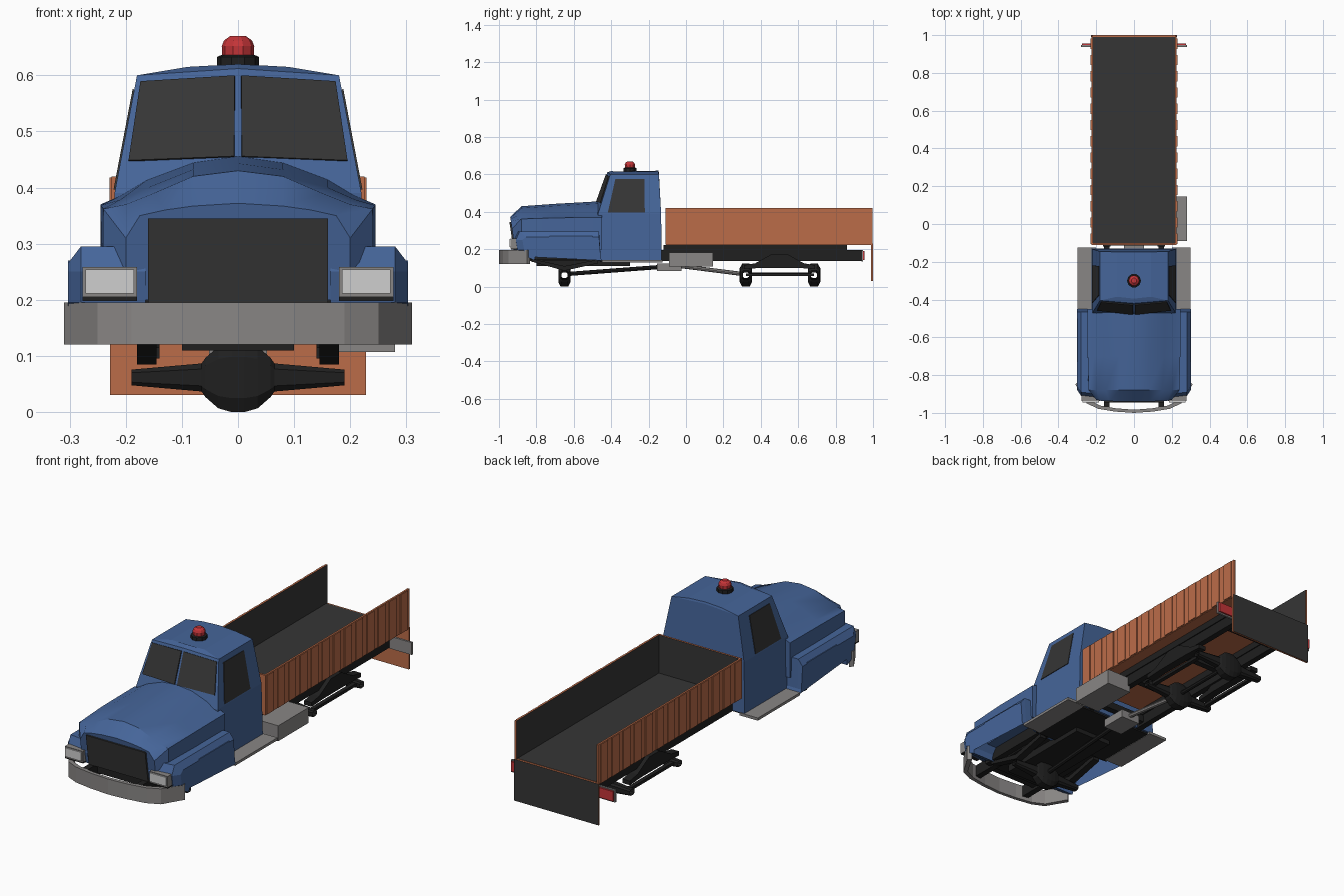
import bpy, bmesh, math
from mathutils import Vector

if "Cube" in bpy.data.objects:
    bpy.data.objects.remove(bpy.data.objects["Cube"])


def material(name, r, g, b):
    m = bpy.data.materials.new(name)
    m.diffuse_color = (r, g, b, 1)
    m.use_nodes = True
    m.node_tree.nodes["Principled BSDF"].inputs["Base Color"].default_value = m.diffuse_color
    return m


BLUE = material("blue_paint", .06, .13, .32)
ORANGE = material("orange_paint", .50, .15, .066)
DARK = material("dark_grey", .036, .036, .036)
BLACK = material("black_metal", .014, .014, .014)
GREY = material("grey_metal", .25, .24, .235)
LIGHT = material("lamp_white", .62, .62, .62)
RED = material("red_lamp", .56, .035, .04)


def mesh(name, verts, faces, mat, mat2=None, rule=None):
    """Make an object; faces whose normal meets the rule get mat2."""
    bm = bmesh.new()
    vs = [bm.verts.new(v) for v in verts]
    for f in faces:
        bm.faces.new([vs[i] for i in f])
    bmesh.ops.recalc_face_normals(bm, faces=bm.faces)
    bm.normal_update()
    me = bpy.data.meshes.new(name)
    me.materials.append(mat)
    if mat2:
        me.materials.append(mat2)
        for f in bm.faces:
            f.material_index = 1 if rule(f.normal) else 0
    bm.to_mesh(me)
    bm.free()
    ob = bpy.data.objects.new(name, me)
    bpy.context.collection.objects.link(ob)
    return ob


def loft(name, rings, mat, caps=True, **kw):
    n = len(rings[0])
    faces = [(k * n + i, k * n + (i + 1) % n, (k + 1) * n + (i + 1) % n, (k + 1) * n + i)
             for k in range(len(rings) - 1) for i in range(n)]
    if caps:
        faces += [tuple(range(n)), tuple(range((len(rings) - 1) * n, len(rings) * n))]
    return mesh(name, [v for r in rings for v in r], faces, mat, **kw)


def prism(name, yz, x0, x1, mat, **kw):
    return loft(name, [[(x, y, z) for y, z in yz] for x in (x0, x1)], mat, **kw)


def box(name, x, y, z, mat, **kw):
    return prism(name, [(y[0], z[0]), (y[1], z[0]), (y[1], z[1]), (y[0], z[1])], x[0], x[1], mat, **kw)


def lathe(name, prof, y, mat, n=10):
    loft(name, [[(r * math.cos(2 * math.pi * i / n), y + r * math.sin(2 * math.pi * i / n), z)
                 for i in range(n)] for r, z in prof], mat)


def rod(name, p, q, r, mat, n=8):
    p, q = Vector(p), Vector(q)
    d = (q - p).normalized()
    a = d.orthogonal().normalized()
    b = d.cross(a)
    loft(name, [[c + r * (a * math.cos(2 * math.pi * i / n) + b * math.sin(2 * math.pi * i / n))
                 for i in range(n)] for c in (p, q)], mat)


# Cab: rings of front centre, front corner, back corner and mirrored
def cab_ring(w, yc, yf, yb, z, zc):
    return [(0, yc, zc), (w, yf, z), (w, yb, z), (0, yb, zc), (-w, yb, z), (-w, yf, z)]


low, belt = cab_ring(.225, -.50, -.47, -.13, .14, .14), cab_ring(.22, -.50, -.47, -.133, .39, .39)
top, crown = cab_ring(.18, -.42, -.405, -.145, .60, .612), cab_ring(.09, -.395, -.385, -.148, .615, .62)
loft("cab", [low, belt, top, crown], BLUE)


# Windows: thin plates lying on the cab faces
def plate(name, quad, uvs, offset, mat):
    a, b, c, d = [Vector(p) for p in quad]
    pts = [(a * (1 - u) + b * u) * (1 - v) + (d * (1 - u) + c * u) * v for u, v in uvs]
    n = (b - a).cross(d - a).normalized()
    if n.dot((a + c) / 2 - Vector((0, -.3, .45))) < 0:
        n = -n
    loft(name, [[p - n * .003 for p in pts], [p + n * offset for p in pts]], mat)


for k, side in ((1, "right"), (5, "left")):
    plate(side + "_windscreen", (belt[0], belt[k], top[k], top[0]),
          [(.03, .29), (.93, .27), (.95, .94), (.03, .94)], .005, DARK)
    back = 2 if k == 1 else 4
    plate(side + "_door_window", (belt[k], belt[back], top[back], top[k]),
          [(.15, .03), (.74, .03), (.71, .88), (.13, .88)], .003, DARK)


# Hood: half sections mirrored and lofted along y, leaning at the nose
def hood_ring(y, lean, half):
    pts = half + [(-x, z) for x, z in half[::-1] if x > 0]
    return [(x, y + lean * (.36 - z), z) for x, z in pts]


hood = loft("hood", [
    hood_ring(-.45, 0, [(.245, .2), (.245, .37), (.21, .385), (.16, .415), (.08, .445), (0, .457)]),
    hood_ring(-.70, 0, [(.245, .2), (.245, .368), (.21, .378), (.16, .40), (.08, .432), (0, .443)]),
    hood_ring(-.88, .0, [(.242, .2), (.24, .362), (.20, .37), (.15, .39), (.08, .42), (0, .43)]),
    hood_ring(-.938, .15, [(.20, .2), (.20, .31), (.175, .35), (.13, .36), (.08, .367), (0, .372)])], BLUE)
bpy.context.view_layer.objects.active = hood
hood.select_set(True)
bpy.ops.object.shade_smooth_by_angle(angle=math.radians(28))

# Grille and dark inner body that lines the wheel arches and cab floor
prism("grille", [(-.922, .195), (-.944, .345), (-.93, .345), (-.905, .195)], -.16, .16, DARK)
box("inner_body", (-.19, .19), (-.86, -.45), (.145, .285), BLACK)
box("cab_floor", (-.215, .215), (-.46, -.14), (.132, .142), BLACK)
box("engine_block", (-.10, .10), (-.80, -.30), (.11, .15), BLACK)


# Fenders with arch cut-out, chamfered outer edge
def fender_ring(x, yf, zt):
    return [(x, y, z) for y, z in [(yf + .01, .195), (yf, .25), (yf + .02, zt), (-.465, zt), (-.455, .14),
                                   (-.45, .14), (-.50, .27), (-.73, .27), (-.805, .17), (-.81, .14), (-.85, .16)]]


for s, side in ((1, "right"), (-1, "left")):
    loft(side + "_fender", [fender_ring(s * .165, -.925, .295), fender_ring(s * .28, -.91, .295),
                            fender_ring(s * .303, -.875, .265)], BLUE)
    # Headlamps
    xs = sorted((s * .18, s * .277))
    box(side + "_headlamp_frame", xs, (-.938, -.90), (.205, .258), GREY)
    box(side + "_headlamp_base", xs, (-.935, -.90), (.198, .205), BLACK)
    box(side + "_headlamp_lens", (xs[0] + .005, xs[1] - .005), (-.944, -.937), (.211, .254), LIGHT)
    # Side step
    box(side + "_step", sorted((s * .20, s * .30)), (-.45, -.125), (.13, .143), GREY)
    # Chassis rails and springs
    box(side + "_rail", sorted((s * .13, s * .16)), (-.97, .94), (.138, .195), BLACK)
    box(side + "_subframe", sorted((s * .125, s * .165)), (-.12, .86), (.19, .223), BLACK)
    prism(side + "_front_spring", [(-.83, .135), (-.65, .085), (-.47, .125), (-.47, .145), (-.65, .11),
                                   (-.83, .15)], s * .145, s * .18, BLACK)
    prism(side + "_rear_spring", [(.31, .095), (.31, .115), (.37, .125), (.46, .175), (.54, .175), (.63, .125),
                                  (.69, .115), (.69, .095), (.60, .10), (.40, .10)], s * .14, s * .18, BLACK)
    box(side + "_rear_rod", sorted((s * .15, s * .17)), (.32, .685), (.056, .07), BLACK)
    # Tail lamps
    box(side + "_tail_plate", sorted((s * .16, s * .28)), (.937, .947), (.135, .195), GREY)
    box(side + "_tail_lamp", sorted((s * .18, s * .275)), (.947, .955), (.142, .19), RED)

# Cross members
for y in (-.88, -.30, -.10, .18, .50, .84):
    box("cross_member", (-.135, .135), (y - .015, y + .015), (.15, .185), BLACK)

# Bumper: rectangular section swept round the front
plan = [(.31, -.85), (.25, -.95), (.19, -.978), (.10, -.993), (0, -1)]
plan += [(-x, y) for x, y in plan[-2::-1]]
loft("bumper", [[(x, y, .12), (x, y, .195), (x * .95, y + .017, .195), (x * .95, y + .017, .12)]
                for x, y in plan], GREY)

# Beacon
lathe("beacon_base", [(.037, .612), (.037, .633), (.03, .636)], -.30, BLACK)
lathe("beacon_lamp", [(.028, .634), (.029, .652), (.025, .662), (.014, .67)], -.30, RED)

# Hollow axles with bulging differential
axle = [(.19, .016, .014), (.065, .022, .025), (.058, .026, .035), (.035, .031, .055), (.012, .033, .0615)]
axle = axle + [(-x, hy, hz) for x, hy, hz in axle[::-1]]
for name, y in (("front_axle", -.65), ("middle_axle", .32), ("rear_axle", .685)):
    loft(name, [[(x, y + hy * a, .0615 + hz * b) for a, b in
                 [(1, .6), (.6, 1), (-.6, 1), (-1, .6), (-1, -.6), (-.6, -1), (.6, -1), (1, -.6)]]
                for x, hy, hz in axle], BLACK, caps=False)

# Drive line and fuel tank
box("transfer_case", (-.052, .052), (-.155, -.025), (.085, .125), GREY)
rod("front_shaft", (0, -.63, .068), (0, -.14, .105), .011, BLACK)
rod("rear_shaft", (0, -.03, .11), (0, .30, .068), .011, GREY)
rod("axle_shaft", (0, .34, .066), (0, .66, .066), .010, BLACK)
box("fuel_tank", (.145, .28), (-.09, .145), (.107, .182), GREY)

# Cargo bed: orange outside, dark inside
box("bed_floor", (-.222, .222), (-.108, .99), (.224, .234), ORANGE, mat2=DARK, rule=lambda n: n.z > .5)
box("bed_front_wall", (-.222, .222), (-.11, -.10), (.226, .42), ORANGE, mat2=DARK, rule=lambda n: n.y > .5)
box("bed_tailgate", (-.228, .228), (.99, 1.0), (.03, .232), ORANGE, mat2=DARK, rule=lambda n: n.y > .5)
for s, side in ((1, "right"), (-1, "left")):
    box(side + "_bed_wall", sorted((s * .216, s * .225)), (-.11, .998), (.226, .42), ORANGE,
        mat2=DARK, rule=lambda n, s=s: n.x * s < -.5)
    for i in range(13):
        y = -.078 + i * .086
        box(side + "_bed_rib", sorted((s * .223, s * .229)), (y - .027, y + .027), (.228, .418), ORANGE)
